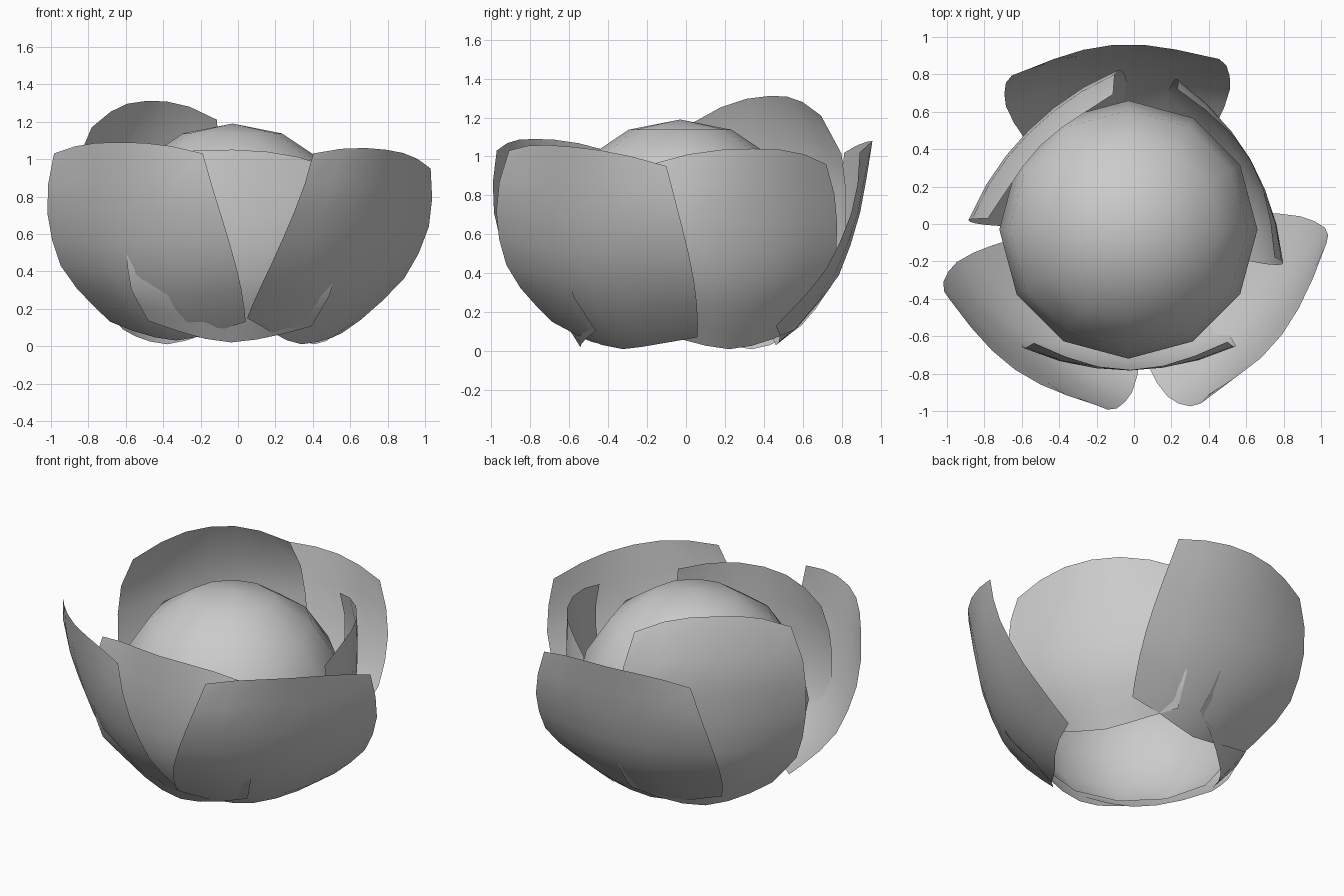
import bpy, bmesh
from math import radians, cos, sin
from mathutils import Vector

if "Cube" in bpy.data.objects:
    bpy.data.objects.remove(bpy.data.objects["Cube"], do_unlink=True)

AXIS = Vector((-0.03, -0.03, 0))

grey = bpy.data.materials.new("light_grey")
grey.use_nodes = True
colour = (0.6, 0.6, 0.6, 1)
grey.diffuse_color = colour
grey.node_tree.nodes["Principled BSDF"].inputs["Base Color"].default_value = colour

# Radius by height for the two whorls of petals
OUTER = [(0, .45), (.11, .59), (.27, .725), (.4, .815), (.65, .9), (1.1, .985)]
INNER = [(0, .5), (.12, .575), (.3, .69), (.5, .735), (.75, .755), (1.05, .75), (1.31, .65)]


def lookup(profile, z):
    for (z0, r0), (z1, r1) in zip(profile, profile[1:]):
        if z <= z1:
            return r0 + (r1 - r0) * (z - z0) / (z1 - z0)
    return profile[-1][1]


def finish(bm, name):
    mesh = bpy.data.meshes.new(name)
    bm.to_mesh(mesh)
    bm.free()
    mesh.materials.append(grey)
    for p in mesh.polygons:
        p.use_smooth = True
    ob = bpy.data.objects.new(name, mesh)
    ob.location = AXIS
    bpy.context.collection.objects.link(ob)


def petal(name, profile, centre, low, high, wide, narrow, curl, droop,
          tilt=0, skew=0, scale=1):
    """Curved sheet: wide at the foot, narrower at the rim, flattest at mid height."""
    bm = bmesh.new()
    cols, rows = 6, 7
    grid = []
    for j in range(rows + 1):
        t = (j / rows) ** 1.3
        row = []
        for i in range(cols + 1):
            u = 2 * i / cols - 1
            foot = low + 0.1 * abs(u) ** 1.6 + tilt * u * abs(u)
            rim = high - droop * abs(u) ** 2.5 + tilt * u
            z = foot + t * (rim - foot)
            s = z / high
            bend = curl * max(0, 4 * s * (1 - s)) ** 0.7
            r = lookup(profile, z) * scale * (1 + bend * u * u) * (1 + skew * u)
            roll = -100 * tilt * (z - 0.5)
            a = radians(centre + roll + u * (wide - narrow * z))
            row.append(bm.verts.new((r * cos(a), r * sin(a), z)))
        grid.append(row)
    for a, b in zip(grid, grid[1:]):
        for i in range(cols):
            bm.faces.new((a[i], a[i + 1], b[i + 1], b[i]))
    finish(bm, name)


# Round core, open underneath
bm = bmesh.new()
bmesh.ops.create_uvsphere(bm, u_segments=12, v_segments=8, radius=0.69)
bmesh.ops.translate(bm, verts=bm.verts, vec=(0, 0, 0.5))
bmesh.ops.bisect_plane(bm, geom=bm.verts[:] + bm.edges[:] + bm.faces[:],
                       plane_co=(0, 0, 0.105), plane_no=(0, 0, 1), clear_inner=True)
finish(bm, "core")

# Inner petals
for name, centre, low, high, droop, tilt in (
        ("inner_petal_front", 270, .02, 1.05, .08, -.015),
        ("inner_petal_back_left", 30, .01, 1.04, .08, 0),
        ("inner_petal_back_right", 134.5, .01, 1.31, .12, -.02)):
    petal(name, INNER, centre, low, high, 45.5, 5, .14, droop, tilt)

# Outer petals
for name, centre, low, high, tilt, skew, scale in (
        ("outer_petal_left", -36.5, .01, 1.05, -.04, .03, 1.02),
        ("outer_petal_right", 231, .03, 1.09, 0, -.035, .98),
        ("outer_petal_back", 94.5, .03, 1.08, 0, 0, 1.01)):
    petal(name, OUTER, centre, low, high, 48, 18, .12, .06, tilt, skew, scale)
